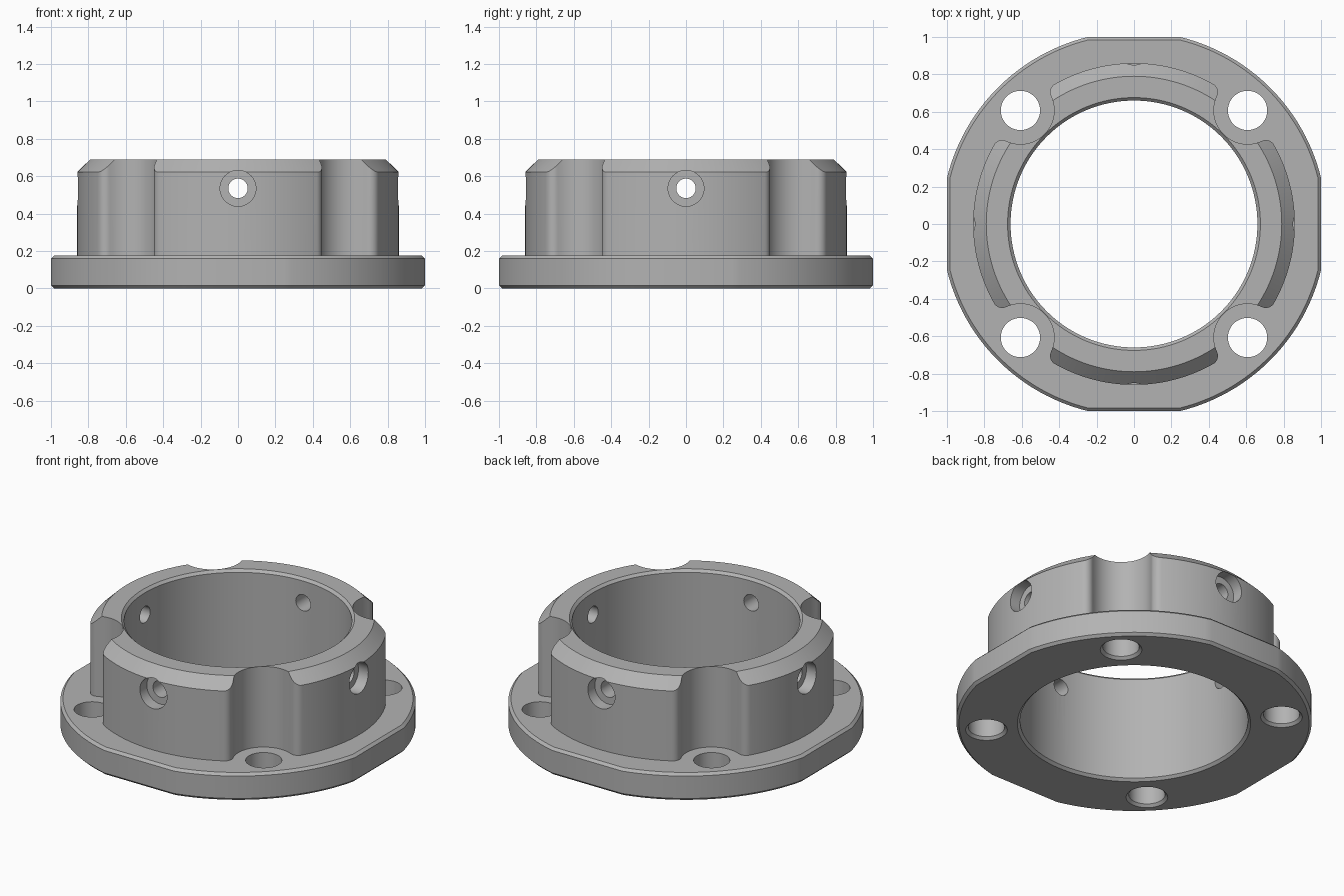
import bpy, bmesh, math
from mathutils import Matrix, Vector

if "Cube" in bpy.data.objects:
    bpy.data.objects.remove(bpy.data.objects["Cube"])

# Main dimensions
FLANGE_R, FLAT, FLANGE_H, CH = 1.03, 1.0, 0.175, 0.016
COLLAR_R, COLLAR_H, COLLAR_CH = 0.86, 0.69, 0.07
BORE_R = 0.66
BOLT, BOLT_R, SCALLOP_R, FILLET = 0.607, 0.105, 0.18, 0.05
PORT_Z, PORT_R, SINK_R, SINK_DEPTH = 0.535, 0.052, 0.096, 0.075


def make_object(name, bm):
    bmesh.ops.recalc_face_normals(bm, faces=bm.faces)
    mesh = bpy.data.meshes.new(name)
    bm.to_mesh(mesh)
    bm.free()
    obj = bpy.data.objects.new(name, mesh)
    bpy.context.collection.objects.link(obj)
    return obj


def loft(name, loops, matrix=Matrix()):
    """Solid through a stack of matching loops: [(outline, z), ...]."""
    bm = bmesh.new()
    rings = [[bm.verts.new(matrix @ Vector((x, y, z))) for x, y in pts] for pts, z in loops]
    n = len(rings[0])
    for a, b in zip(rings, rings[1:]):
        for i in range(n):
            j = (i + 1) % n
            bm.faces.new((a[i], a[j], b[j], b[i]))
    bm.faces.new(rings[0][::-1])
    bm.faces.new(rings[-1])
    return make_object(name, bm)


def arc(center, r, a0, a1, n):
    return [(center[0] + r * math.cos(a0 + (a1 - a0) * i / n),
             center[1] + r * math.sin(a0 + (a1 - a0) * i / n)) for i in range(n + 1)]


def circle(r, n):
    return arc((0, 0), r, 0, math.tau, n)[:-1]


def lathe(name, profile, n, matrix=Matrix()):
    return loft(name, [(circle(r, n), z) for r, z in profile], matrix)


def four_fold(points):
    """Repeat an outline section around the four quarters."""
    out = []
    for k in range(4):
        c, s = [(1, 0), (0, 1), (-1, 0), (0, -1)][k]
        out += [(x * c - y * s, x * s + y * c) for x, y in points]
    return out


def combine(target, other, operation):
    mod = target.modifiers.new(operation.title(), 'BOOLEAN')
    mod.operation, mod.object, mod.solver = operation, other, 'EXACT'
    bpy.context.view_layer.objects.active = target
    bpy.ops.object.modifier_apply(modifier=mod.name)
    bpy.data.objects.remove(other)


def flange_outline(inset):
    r, flat = FLANGE_R - inset, FLAT - inset
    a = math.acos(flat / r)
    return four_fold(arc((0, 0), r, a, math.pi / 2 - a, 24))


def collar_outline():
    # Fillet centre touches the outer circle from inside and the scallop from outside
    d, rf, rs = BOLT * math.sqrt(2), COLLAR_R - FILLET, SCALLOP_R + FILLET
    off = math.acos((d * d + rf * rf - rs * rs) / (2 * d * rf))
    q = math.pi / 4
    f1 = (rf * math.cos(q - off), rf * math.sin(q - off))
    f2 = (f1[1], f1[0])
    a1 = math.atan2(BOLT - f1[1], BOLT - f1[0])       # fillet to scallop direction
    start = a1 + math.pi                              # same point seen from the scallop
    end = math.pi / 2 - start + math.tau
    while end > start:
        end -= math.tau
    pts = arc((0, 0), COLLAR_R, -(q - off), q - off, 40)[:-1]
    pts += arc(f1, FILLET, q - off, a1, 8)[:-1]
    pts += arc((BOLT, BOLT), SCALLOP_R, start, end, 24)
    pts += arc(f2, FILLET, math.pi / 2 - a1, q + off, 8)[1:-1]
    return four_fold(pts)


# Flange with four flats and chamfered rims
full, small = flange_outline(0), flange_outline(CH)
ring = loft("flanged_ring", [(small, 0), (full, CH), (full, FLANGE_H - CH), (small, FLANGE_H)])

# Scalloped collar with chamfered top
outline = collar_outline()
collar = loft("collar", [(outline, 0.08), (outline, 0.8)])
combine(collar, lathe("collar_envelope", [
    (COLLAR_R + 0.002, 0.05), (COLLAR_R + 0.002, COLLAR_H - COLLAR_CH),
    (COLLAR_R - COLLAR_CH, COLLAR_H)], 160), 'INTERSECT')
combine(ring, collar, 'UNION')

# Central bore with chamfered ends
e = 0.05
combine(ring, lathe("bore", [
    (BORE_R + CH + e, -e), (BORE_R, CH),
    (BORE_R, COLLAR_H - CH), (BORE_R + CH + e, COLLAR_H + e)], 128), 'DIFFERENCE')

for k in range(4):
    # Bolt hole, chamfered underneath
    turn = Matrix.Rotation(k * math.pi / 2, 4, 'Z')
    combine(ring, lathe("bolt_hole", [
        (BOLT_R + CH + e, -e), (BOLT_R, CH), (BOLT_R, FLANGE_H + 0.1)], 48,
        turn @ Matrix.Translation((BOLT, BOLT, 0))), 'DIFFERENCE')
    # Counterbored radial port
    floor = COLLAR_R - SINK_DEPTH
    combine(ring, lathe("radial_port", [
        (PORT_R, 0.5), (PORT_R, floor), (SINK_R, floor), (SINK_R, 1.0)], 40,
        turn @ Matrix.Translation((0, 0, PORT_Z)) @ Matrix.Rotation(math.pi / 2, 4, 'Y')),
        'DIFFERENCE')

# Single grey finish
grey = bpy.data.materials.new("grey_metal")
grey.diffuse_color = (0.45, 0.45, 0.45, 1)
grey.use_nodes = True
grey.node_tree.nodes["Principled BSDF"].inputs["Base Color"].default_value = grey.diffuse_color
ring.data.materials.clear()
ring.data.materials.append(grey)
for p in ring.data.polygons:
    p.material_index = 0

bpy.ops.object.select_all(action='DESELECT')
ring.select_set(True)
bpy.context.view_layer.objects.active = ring
bpy.ops.object.shade_smooth_by_angle(angle=math.radians(30))
